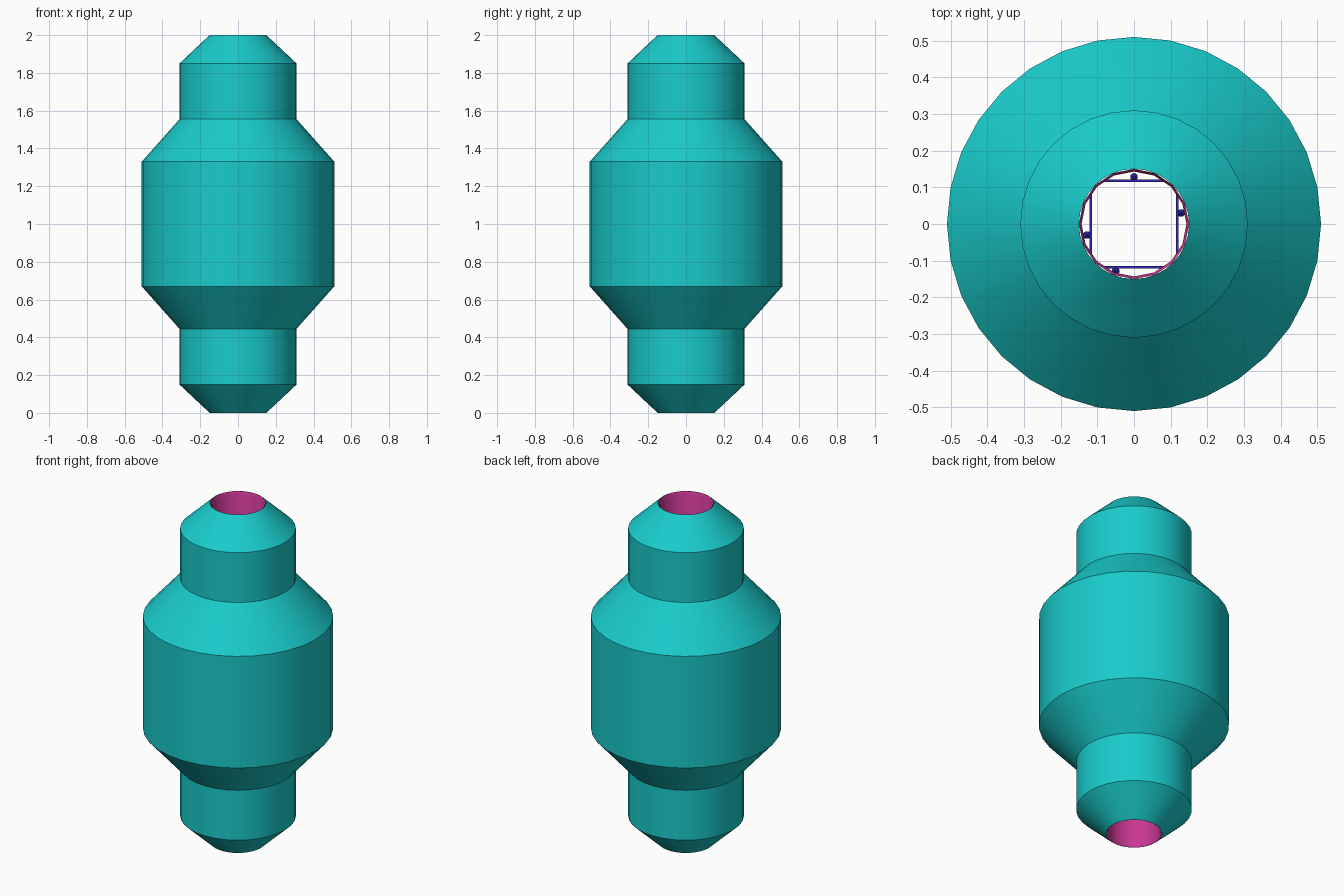
import bpy, bmesh, math
from mathutils import Matrix

if "Cube" in bpy.data.objects:
    bpy.data.objects.remove(bpy.data.objects["Cube"])


def material(name, color):
    m = bpy.data.materials.new(name)
    m.diffuse_color = (*color, 1)
    m.use_nodes = True
    m.node_tree.nodes["Principled BSDF"].inputs["Base Color"].default_value = m.diffuse_color
    return m


teal = material("teal", (0.01, 0.6, 0.6))
pink = material("pink", (0.6, 0.04, 0.3))
blue = material("blue", (0.03, 0.02, 0.5))


def finish(name, bm, mat):
    mesh = bpy.data.meshes.new(name)
    bm.to_mesh(mesh)
    bm.free()
    mesh.materials.append(mat)
    obj = bpy.data.objects.new(name, mesh)
    bpy.context.collection.objects.link(obj)
    return obj


def lathe(name, profile, sides, mat):
    bm = bmesh.new()
    rings = [[bm.verts.new((r * math.cos(2 * math.pi * k / sides),
                            r * math.sin(2 * math.pi * k / sides), z))
              for k in range(sides)] for r, z in profile]
    for a, b in zip(rings, rings[1:]):
        for k in range(sides):
            n = (k + 1) % sides
            bm.faces.new((a[k], a[n], b[n], b[k]))
    obj = finish(name, bm, mat)
    bpy.ops.object.select_all(action='DESELECT')
    obj.select_set(True)
    bpy.context.view_layer.objects.active = obj
    bpy.ops.object.shade_smooth_by_angle(angle=math.radians(30))
    return obj


# Outer shell: half profile mirrored about mid height
lower = [(0.15, 0), (0.31, 0.15), (0.31, 0.445), (0.51, 0.67)]
upper = [(r, 2 - z) for r, z in reversed(lower)]
lathe("outer_shell", lower + upper, 32, teal)

# Bore lining with small bevelled lips, running downwards so it faces inward
lathe("bore_lining", [(0.15, 2), (0.143, 1.985), (0.143, 0.015), (0.15, 0)], 16, pink)

# Four thin upright strips inside the bore, each with a small stud behind
for k, stud in enumerate((-0.03, 0.0, -0.03, -0.05)):
    turn = Matrix.Rotation(k * math.pi / 2, 4, 'Z')
    bm = bmesh.new()
    bmesh.ops.create_cube(bm, size=1, matrix=turn @ Matrix.Translation((0.118, 0, 1))
                          @ Matrix.Diagonal((0.006, 0.17, 1.0, 1)))
    y = 0.03 if k in (0, 2) else stud
    bmesh.ops.create_icosphere(bm, subdivisions=1, radius=0.012,
                               matrix=turn @ Matrix.Translation((0.128, y, 1)))
    finish(f"inner_strip_{k + 1}", bm, blue)
